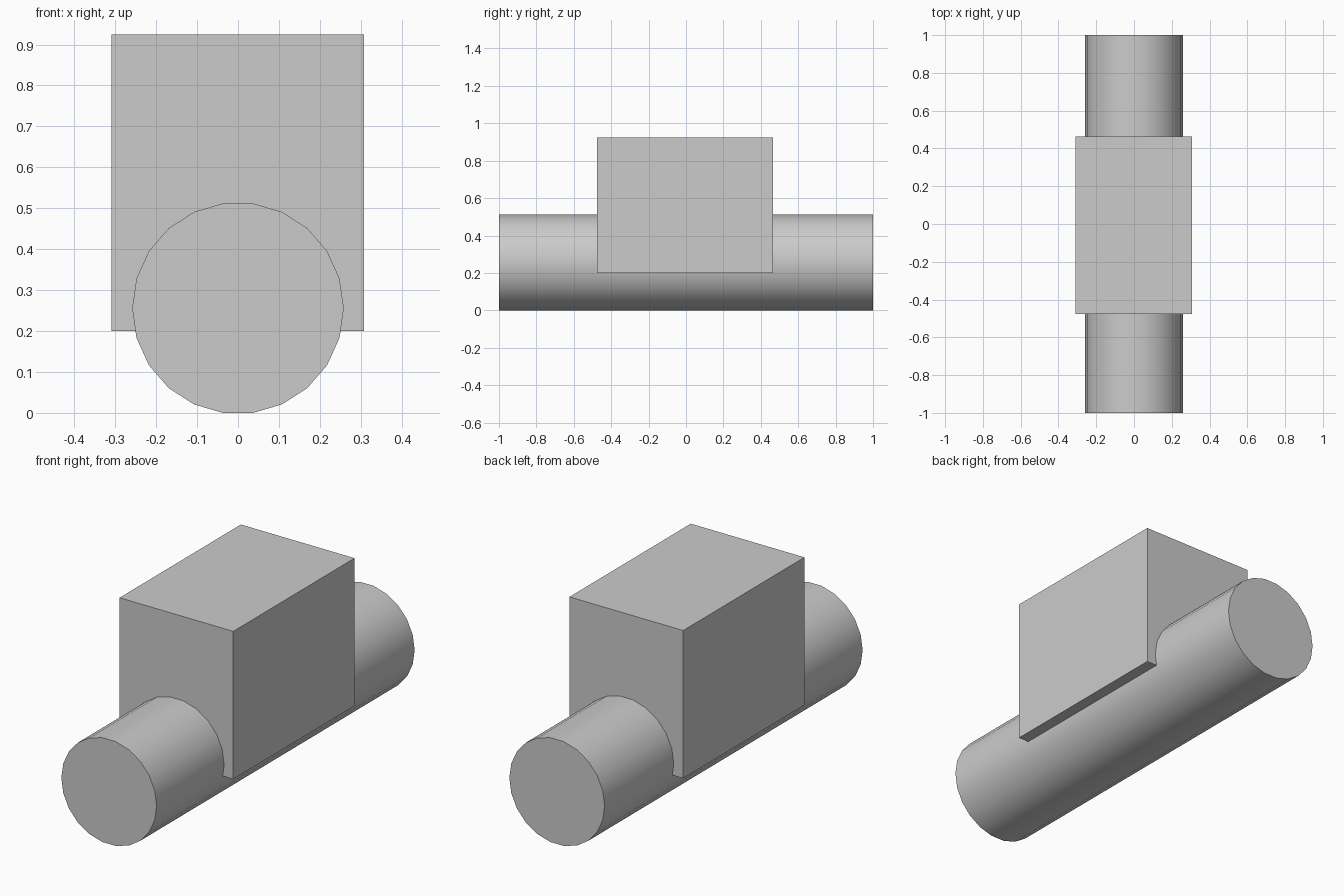
import bpy
import math

cube = bpy.data.objects.get("Cube")
if cube:
    bpy.data.objects.remove(cube, do_unlink=True)

# One plain grey for the whole model
GREY = (0.6, 0.6, 0.6, 1.0)
grey = bpy.data.materials.new("plain_grey")
grey.use_nodes = True
grey.diffuse_color = GREY
grey.node_tree.nodes["Principled BSDF"].inputs["Base Color"].default_value = GREY


def finish(name):
    obj = bpy.context.object
    obj.name = obj.data.name = name
    obj.data.materials.append(grey)
    bpy.ops.object.transform_apply(location=False, rotation=True, scale=True)
    return obj


# Long round bar lying front to back, with a corner at each side
radius = 0.2585
bar_sides = 22
flat_radius = radius * math.cos(math.pi / bar_sides)
bpy.ops.mesh.primitive_cylinder_add(
    vertices=bar_sides, radius=radius, depth=2,
    location=(0, 0, flat_radius),
    rotation=(math.pi / 2, math.pi / 2, 0))
finish("round_bar")
bpy.ops.object.shade_smooth_by_angle(angle=math.radians(30))

# Block straddling the middle of the bar
bpy.ops.mesh.primitive_cube_add(size=1, location=(-0.001, -0.006, 0.5625))
bpy.context.object.scale = (0.617, 0.94, 0.725)
finish("block")
